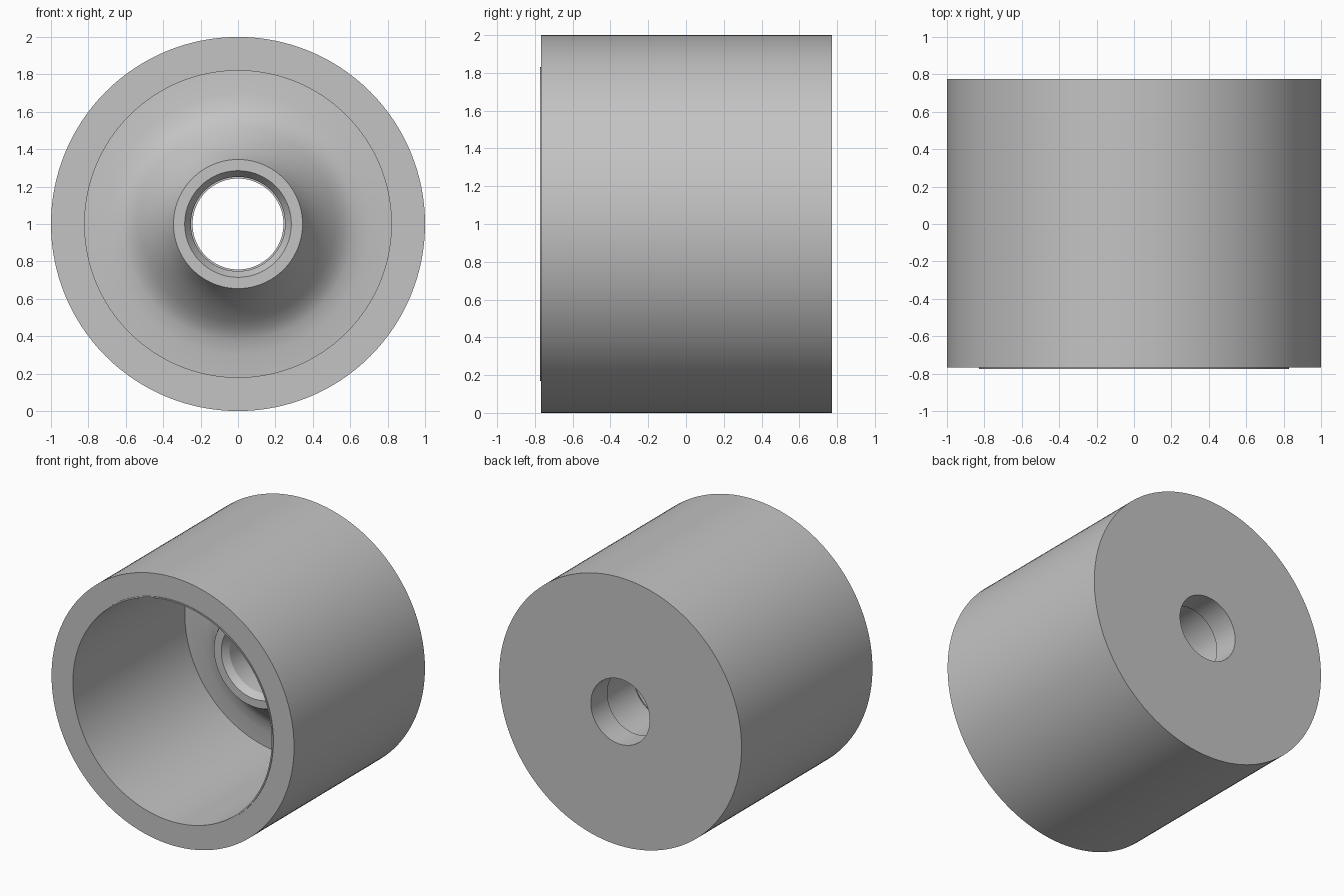
import bpy, bmesh, math

cube = bpy.data.objects.get("Cube")
if cube:
    bpy.data.objects.remove(cube, do_unlink=True)

# One plain grey for the whole turned part
grey = bpy.data.materials.new("plain grey")
grey.use_nodes = True
tone = (0.55, 0.55, 0.55, 1)
grey.diffuse_color = tone
grey.node_tree.nodes["Principled BSDF"].inputs["Base Color"].default_value = tone

SEGMENTS = 128

# Closed cross-section as (radius, y), turned around the y axis
outer_wall = [(1.0, 0.774), (1.0, -0.768)]
rim_lip = [(0.83, -0.768), (0.83, -0.774), (0.82, -0.774)]
cup_floor = [(0.82, 0.545), (0.7, 0.537), (0.62, 0.522)]
boss_flare = [(0.57, 0.497), (0.52, 0.455), (0.46, 0.39),
              (0.41, 0.325), (0.37, 0.262), (0.345, 0.21)]
boss_mouth = [(0.285, 0.21), (0.252, 0.26)]
bore = [(0.252, 0.58), (0.243, 0.58), (0.243, 0.774)]
profile = outer_wall + rim_lip + cup_floor + boss_flare + boss_mouth + bore


def lathe(name, points, material):
    bm = bmesh.new()
    rings = []
    for i in range(SEGMENTS):
        a = 2 * math.pi * i / SEGMENTS
        rings.append([bm.verts.new((r * math.cos(a), y, 1 + r * math.sin(a)))
                      for r, y in points])
    for i, ring in enumerate(rings):
        following = rings[(i + 1) % SEGMENTS]
        for j in range(len(points)):
            k = (j + 1) % len(points)
            bm.faces.new((ring[j], ring[k], following[k], following[j]))
    bmesh.ops.recalc_face_normals(bm, faces=bm.faces)
    mesh = bpy.data.meshes.new(name)
    bm.to_mesh(mesh)
    bm.free()
    mesh.materials.append(material)
    obj = bpy.data.objects.new(name, mesh)
    bpy.context.collection.objects.link(obj)
    bpy.context.view_layer.objects.active = obj
    obj.select_set(True)
    bpy.ops.object.shade_smooth_by_angle(angle=math.radians(25))
    return obj


# Hollow cup with a flared central boss and through bore
lathe("hollow_hub", profile, grey)
